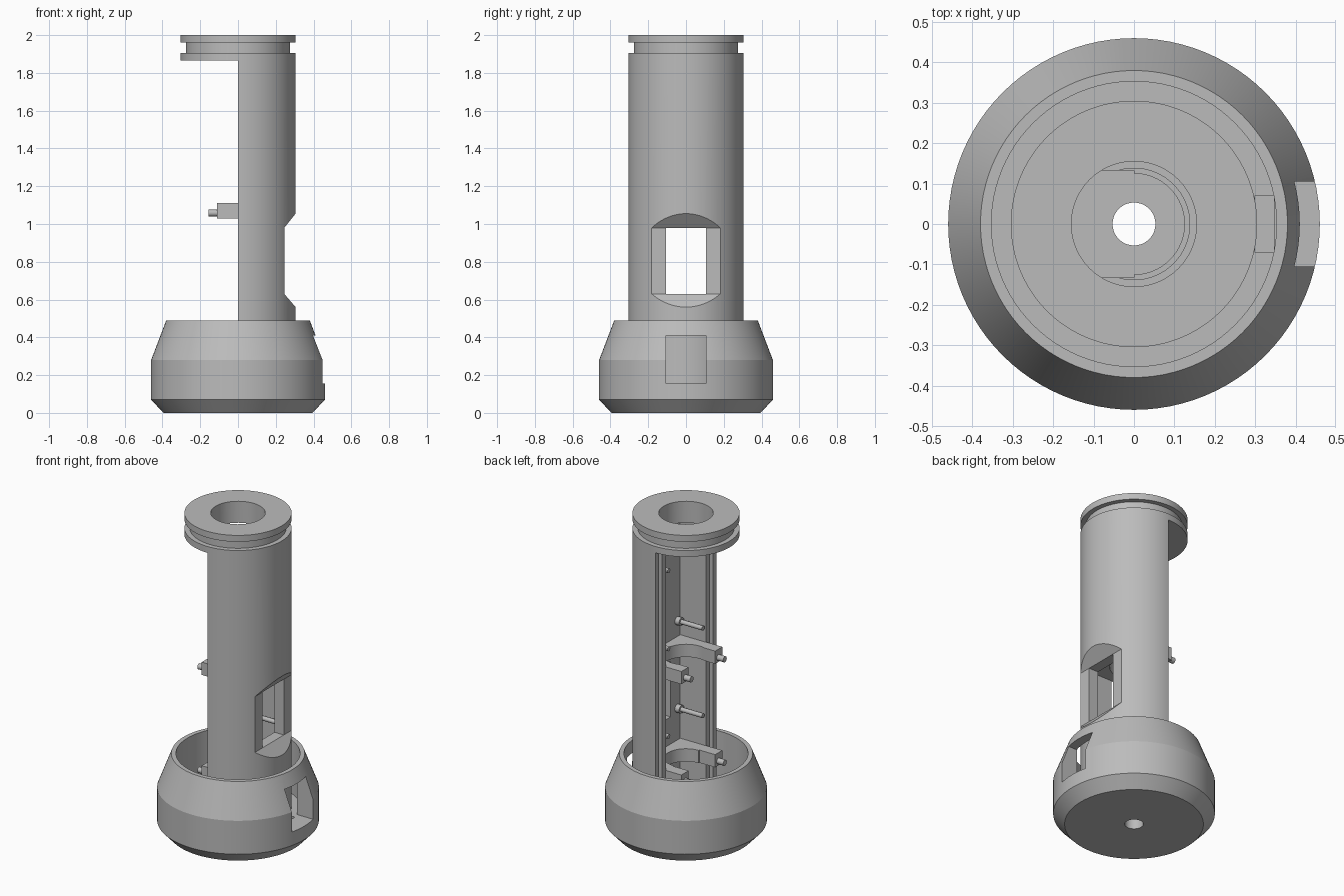
import bpy, bmesh, math
from mathutils import Matrix

cube = bpy.data.objects.get("Cube")
if cube:
    bpy.data.objects.remove(cube)

grey = bpy.data.materials.new("plain_grey")
grey.use_nodes = True
grey.diffuse_color = (0.5, 0.5, 0.5, 1)
grey.node_tree.nodes["Principled BSDF"].inputs["Base Color"].default_value = (0.5, 0.5, 0.5, 1)


def finish(name, bm):
    bmesh.ops.recalc_face_normals(bm, faces=bm.faces)
    mesh = bpy.data.meshes.new(name)
    bm.to_mesh(mesh)
    bm.free()
    mesh.materials.append(grey)
    obj = bpy.data.objects.new(name, mesh)
    bpy.context.collection.objects.link(obj)
    return obj


def lathe(name, profile, steps=96):
    """Spin a closed (radius, height) loop around z."""
    bm = bmesh.new()
    rings = []
    for i in range(steps):
        a = 2 * math.pi * i / steps
        rings.append([bm.verts.new((r * math.cos(a), r * math.sin(a), z)) for r, z in profile])
    n = len(profile)
    for i in range(steps):
        a, b = rings[i], rings[(i + 1) % steps]
        for j in range(n):
            k = (j + 1) % n
            bm.faces.new((a[j], b[j], b[k], a[k]))
    return finish(name, bm)


def prism(name, outline, y0, y1):
    """Extrude an (x, z) outline along y."""
    bm = bmesh.new()
    face = bm.faces.new([bm.verts.new((x, y0, z)) for x, z in outline])
    new = bmesh.ops.extrude_face_region(bm, geom=[face])["geom"]
    bmesh.ops.translate(bm, vec=(0, y1 - y0, 0),
                        verts=[v for v in new if isinstance(v, bmesh.types.BMVert)])
    return finish(name, bm)


def box(name, x0, x1, y0, y1, z0, z1):
    return prism(name, [(x0, z0), (x1, z0), (x1, z1), (x0, z1)], y0, y1)


def rod(name, r, start, end, y=0, z=None, steps=24):
    """Round bar along z, or along x at (y, z) when z is given."""
    bm = bmesh.new()
    bmesh.ops.create_cone(bm, cap_ends=True, segments=steps, radius1=r, radius2=r, depth=end - start)
    mid = (start + end) / 2
    if z is None:
        move = Matrix.Translation((0, y, mid))
    else:
        move = Matrix.Translation((mid, y, z)) @ Matrix.Rotation(math.pi / 2, 4, 'Y')
    bmesh.ops.transform(bm, matrix=move, verts=bm.verts)
    return finish(name, bm)


def combine(target, tools, operation='DIFFERENCE'):
    """Bake boolean tools into the target and discard them."""
    for tool in tools:
        mod = target.modifiers.new("boolean", 'BOOLEAN')
        mod.operation = operation
        mod.solver = 'EXACT'
        mod.object = tool
        bpy.context.view_layer.update()
        graph = bpy.context.evaluated_depsgraph_get()
        mesh = bpy.data.meshes.new_from_object(target.evaluated_get(graph))
        target.modifiers.clear()
        target.data = mesh
        bpy.data.objects.remove(tool)


def smooth(obj):
    bpy.ops.object.select_all(action='DESELECT')
    obj.select_set(True)
    bpy.context.view_layer.objects.active = obj
    bpy.ops.object.shade_smooth_by_angle(angle=math.radians(20))


FLOOR = 0.155
LID = 1.865

# Cup-shaped base with a drain hole, side window and floor slot
base = lathe("base_cup", [(0.053, 0), (0.395, 0), (0.46, 0.07), (0.46, 0.28), (0.38, 0.49),
                          (0.353, 0.49), (0.353, FLOOR), (0.053, FLOOR)])
combine(base, [box("window_cutter", 0.32, 0.6, -0.105, 0.105, FLOOR, 0.41),
               box("slot_cutter", 0.30, 0.347, -0.07, 0.07, 0.11, 0.2)])
smooth(base)

# Half tube topped by a full grooved collar
tube = lathe("half_tube", [(0.1, FLOOR), (0.305, FLOOR), (0.305, 1.905), (0.275, 1.905),
                           (0.275, 1.96), (0.305, 1.96), (0.305, 2), (0.1, 2)])
cutters = [
    box("open_side", -0.5, 0, -0.5, 0.5, 0, LID),
    box("cavity", -0.4, 0.18, -0.2, 0.2, 0, LID),
    rod("collar_bore", 0.155, 1.8, 2.1, steps=64),
    prism("window_recess", [(0.245, 0.63), (0.345, 0.513), (0.345, 1.105), (0.245, 0.98)], -0.35, 0.35),
    box("window_opening", 0.1, 0.4, -0.105, 0.105, 0.63, 0.98),
]
for side in (-1, 1):
    y0, y1 = sorted((side * 0.24, side * 0.27))
    cutters.append(box("seal_groove", -0.1, 0.025, y0, y1, 0, LID))
combine(tube, cutters)
smooth(tube)

# Two cradle brackets with forward arms and end pins
for label, z0, bore in (("lower", 0.38, 0.125), ("upper", 1.03, 0.138)):
    z1 = z0 + 0.08
    bracket = box(label + "_bracket", -0.11, 0.185, -0.203, 0.203, z0, z1)
    combine(bracket, [box("arm_gap", -0.3, 0, -0.132, 0.132, z0 - 0.1, z1 + 0.1),
                      rod("cradle_bore", bore, z0 - 0.1, z1 + 0.1, steps=64)])
    smooth(bracket)
    for side, word in ((-1, "front"), (1, "back")):
        smooth(rod(f"{label}_{word}_pin", 0.018, -0.155, -0.1, side * 0.165, z0 + 0.028))

# Mounting studs with flanged roots along both inner walls
for side, word in ((-1, "front"), (1, "back")):
    for i, z in enumerate((0.66, 1.21, 1.70)):
        smooth(rod(f"{word}_stud_{i}", 0.014, 0, 0.185, side * 0.17, z))
        smooth(rod(f"{word}_stud_root_{i}", 0.025, 0.15, 0.185, side * 0.17, z))
